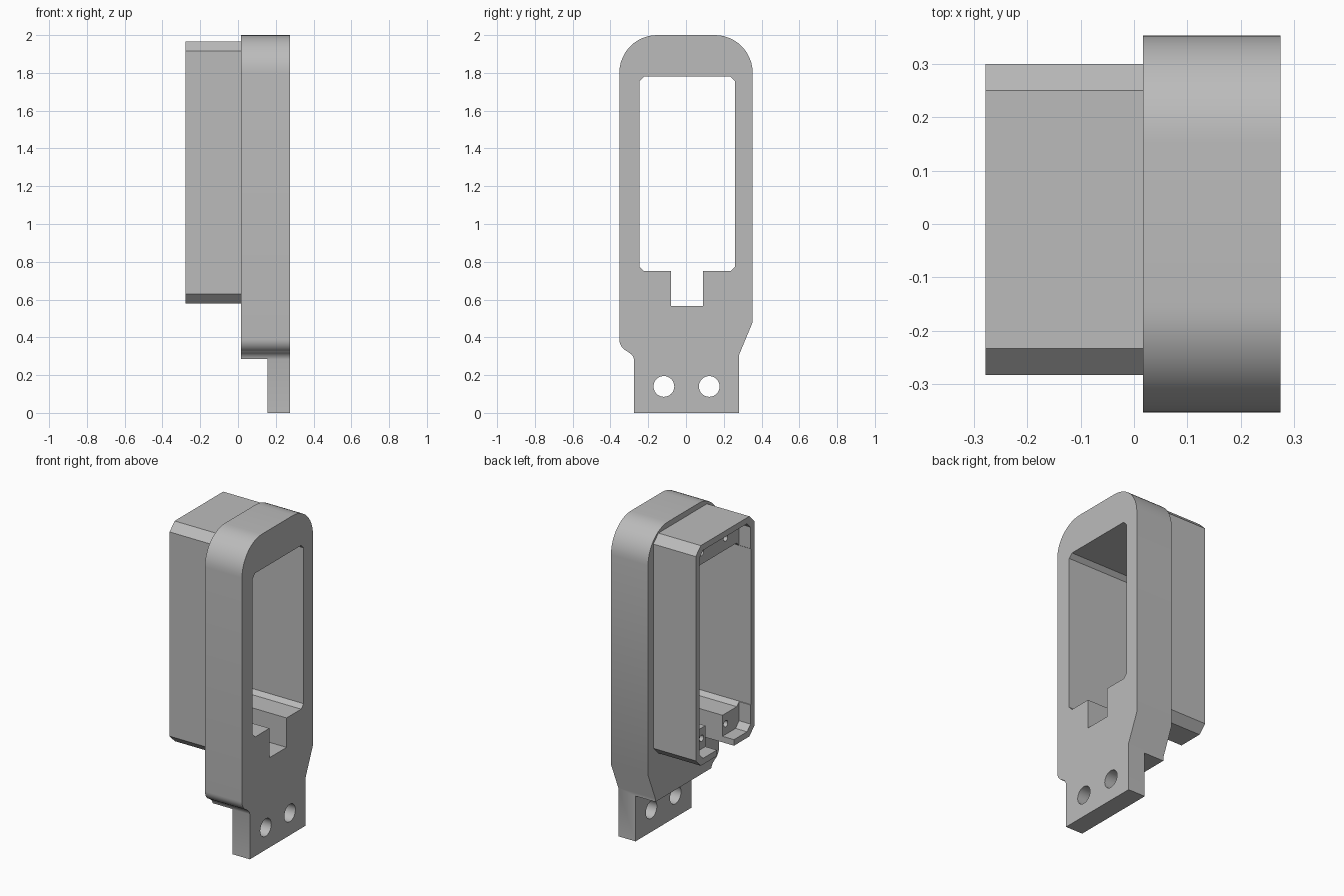
import bpy
import math

if "Cube" in bpy.data.objects:
    bpy.data.objects.remove(bpy.data.objects["Cube"])

grey = bpy.data.materials.new("plain grey")
grey.use_nodes = True
COLOUR = (0.5, 0.5, 0.5, 1)
grey.diffuse_color = COLOUR
grey.node_tree.nodes["Principled BSDF"].inputs["Base Color"].default_value = COLOUR


def prism(name, outline, x0, x1):
    """Extrude a (y, z) outline along x."""
    n = len(outline)
    verts = [(x, y, z) for x in (x0, x1) for y, z in outline]
    faces = [list(range(n))[::-1], list(range(n, 2 * n))]
    faces += [(i, (i + 1) % n, n + (i + 1) % n, n + i) for i in range(n)]
    mesh = bpy.data.meshes.new(name)
    mesh.from_pydata(verts, [], faces)
    mesh.materials.append(grey)
    obj = bpy.data.objects.new(name, mesh)
    bpy.context.collection.objects.link(obj)
    return obj


def arc(cy, cz, r, start, end, steps=12):
    angles = [math.radians(start + (end - start) * i / steps) for i in range(steps + 1)]
    return [(cy + r * math.cos(a), cz + r * math.sin(a)) for a in angles]


def box(y0, y1, z0, z1, c=0.0):
    """Rectangle with optional chamfered corners, counter-clockwise."""
    if not c:
        return [(y0, z0), (y1, z0), (y1, z1), (y0, z1)]
    return [(y0 + c, z0), (y1 - c, z0), (y1, z0 + c), (y1, z1 - c),
            (y1 - c, z1), (y0 + c, z1), (y0, z1 - c), (y0, z0 + c)]


def circle(y, z, r):
    return arc(y, z, r, 0, 360, 32)[:-1]


def cut(obj, outline, x0, x1):
    """Subtract a prism from the object."""
    cutter = prism("cutter", outline, x0, x1)
    cutter.hide_render = True
    mod = obj.modifiers.new("cut", "BOOLEAN")
    mod.operation = "DIFFERENCE"
    mod.solver = "EXACT"
    mod.object = cutter
    bpy.ops.object.select_all(action="DESELECT")
    bpy.context.view_layer.objects.active = obj
    obj.select_set(True)
    bpy.ops.object.modifier_apply(modifier=mod.name)
    bpy.data.objects.remove(cutter)


BACK, STEP, MID, FRONT = -0.278, 0.017, 0.155, 0.275

# Rounded bezel plate with the mounting tab at its foot
outline = [(-0.275, 0), (0.28, 0), (0.28, 0.305), (0.353, 0.48)]
outline += arc(0.153, 1.8, 0.2, 0, 90)
outline += arc(-0.153, 1.8, 0.2, 90, 180)
outline += arc(-0.283, 0.39, 0.07, 180, 250, 8)
outline += arc(-0.325, 0.275, 0.05, 65, 10, 6)
plate = prism("bezel_plate", outline, STEP, FRONT)
cut(plate, box(-0.5, 0.5, -0.1, 0.285), STEP - 0.1, MID)
for y in (-0.117, 0.123):
    cut(plate, circle(y, 0.14, 0.055), 0, 0.4)

# Chamfered housing behind the bezel, with a recess in its open side
housing = prism("rear_housing", box(-0.283, 0.3, 0.58, 1.965, 0.05), BACK, STEP)
cut(housing, box(-0.245, 0.262, 0.618, 1.927, 0.035), BACK - 0.1, BACK + 0.08)

# Window and cable slot through both parts
for part in (plate, housing):
    cut(part, box(-0.247, 0.26, 0.75, 1.78, 0.025), -0.5, 0.5)
    cut(part, box(-0.08, 0.09, 0.565, 0.8), -0.5, 0.5)

# Blind screw holes in the recess ledges
for y in (-0.112, 0.128):
    for z in (0.685, 1.853):
        cut(housing, circle(y, z, 0.02), BACK, BACK + 0.2)

for part in (plate, housing):
    bpy.ops.object.select_all(action="DESELECT")
    bpy.context.view_layer.objects.active = part
    part.select_set(True)
    bpy.ops.object.shade_smooth_by_angle(angle=math.radians(25))
